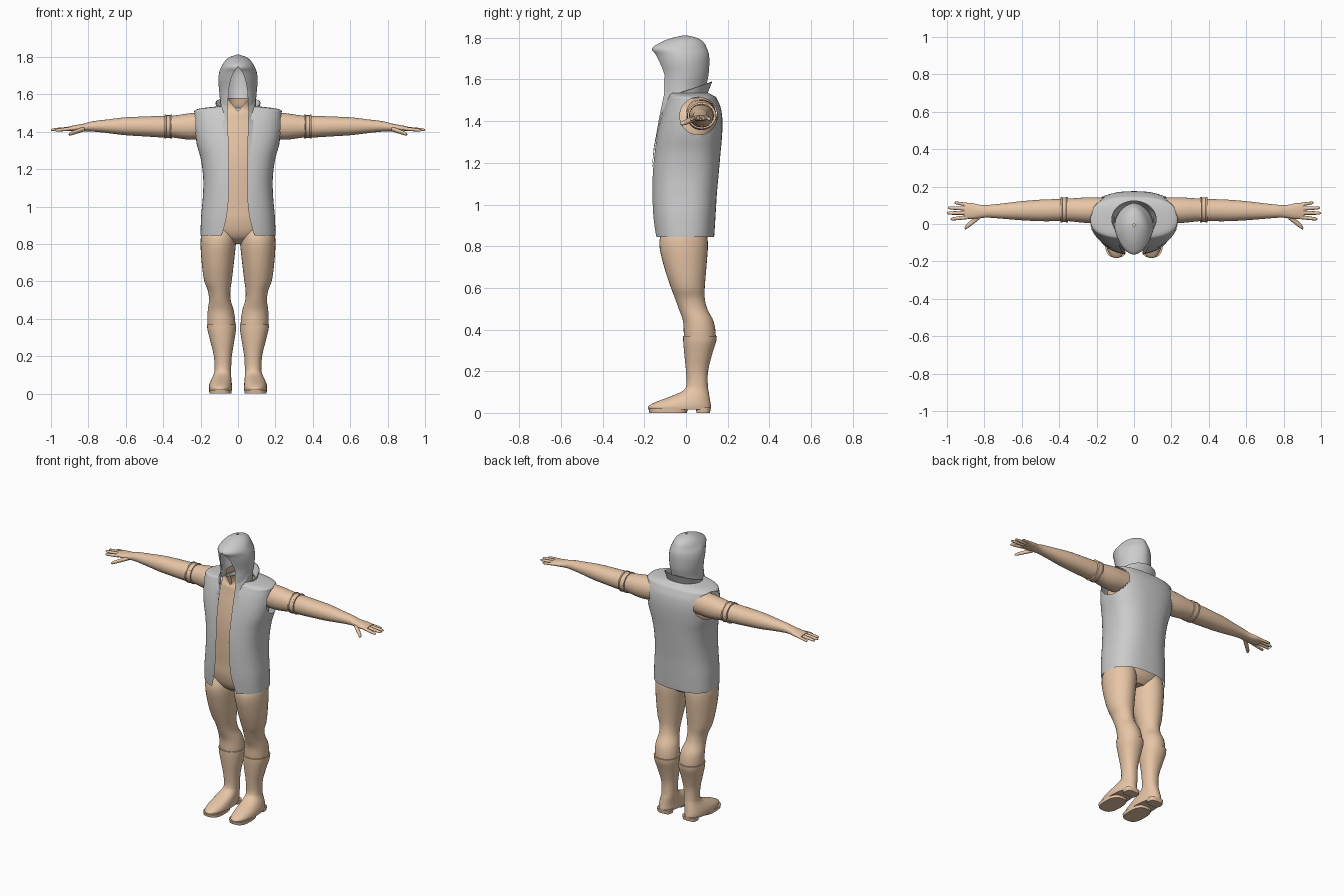
import bpy, bmesh
from math import sin, cos, pi, asin, hypot

TAN = bpy.data.materials.new("skin_tan")
TAN.diffuse_color = (0.8, 0.56, 0.38, 1)


def finish(bm, name, tan=True, mirror=False, angle=0.7):
    bmesh.ops.remove_doubles(bm, verts=bm.verts, dist=0.0003)
    bmesh.ops.recalc_face_normals(bm, faces=bm.faces)
    me = bpy.data.meshes.new(name)
    bm.to_mesh(me)
    bm.free()
    ob = bpy.data.objects.new(name, me)
    bpy.context.collection.objects.link(ob)
    if tan:
        me.materials.append(TAN)
    bpy.ops.object.select_all(action='DESELECT')
    ob.select_set(True)
    bpy.context.view_layer.objects.active = ob
    bpy.ops.object.shade_smooth_by_angle(angle=angle)
    if mirror:
        ob.modifiers.new("mirror", 'MIRROR').use_mirror_merge = False
    return ob


def refine(rows, sub):
    """Smooth interpolation of profile rows along their first value."""
    def slope(i, k):
        a, b = rows[max(i - 1, 0)], rows[min(i + 1, len(rows) - 1)]
        return (b[k] - a[k]) / (b[0] - a[0])
    out = []
    for i in range(len(rows) - 1):
        p, q = rows[i], rows[i + 1]
        h = q[0] - p[0]
        for j in range(sub):
            t = j / sub
            row = [p[0] + h * t]
            for k in range(1, len(p)):
                row.append((2*t**3 - 3*t*t + 1) * p[k] + (t**3 - 2*t*t + t) * h * slope(i, k)
                           + (3*t*t - 2*t**3) * q[k] + (t**3 - t*t) * h * slope(i + 1, k))
            out.append(row)
    return out + [list(rows[-1])]


def loft(rows, axis='z', n=2.0, seg=32, sub=4, caps=(True, True), opened=False):
    """Rows: position, side centre, side radius, y front, y back[, half gap at front]."""
    bm = bmesh.new()
    rings = []
    for row in refine(rows, sub) if sub > 1 else rows:
        s, c, r, lo, hi = row[:5]
        t0 = asin(min(1, (max(row[5], 0) / r) ** (n / 2))) if opened else 0
        ring = []
        for i in range(seg + 1 if opened else seg):
            t = t0 + (2 * pi - 2 * t0) * i / seg
            u = c + r * abs(sin(t)) ** (2 / n) * (1 if sin(t) >= 0 else -1)
            y = (lo + hi) / 2 - (hi - lo) / 2 * abs(cos(t)) ** (2 / n) * (1 if cos(t) >= 0 else -1)
            ring.append(bm.verts.new((u, y, s) if axis == 'z' else (s, y, u)))
        rings.append(ring)
    for a, b in zip(rings, rings[1:]):
        for i in range(seg):
            j = (i + 1) % len(a)
            bm.faces.new((a[i], a[j], b[j], b[i]))
    if not opened:
        for ring, cap in zip((rings[0], rings[-1]), caps):
            if cap:
                bm.faces.new(ring)
    return bm


# torso with scooped neckline
bm = loft([(.80, 0, .08, -.05, .06), (.84, 0, .15, -.10, .095), (.92, 0, .185, -.125, .115),
           (1.0, 0, .175, -.128, .115), (1.1, 0, .165, -.132, .12), (1.25, 0, .175, -.13, .14),
           (1.38, 0, .19, -.112, .15), (1.46, 0, .17, -.095, .14), (1.50, 0, .12, -.088, .115),
           (1.53, 0, .075, -.082, .09), (1.58, 0, .062, -.078, .075)], n=2.3, caps=(True, False))
for v in bm.verts:
    if v.co.z > 1.5 and v.co.y < 0:
        v.co.z -= (v.co.z - 1.5) * .9 * max(0, 1 - abs(v.co.x) / .06)
finish(bm, "torso")

# legs
finish(loft([(.33, .087, .068, -.005, .135), (.37, .088, .074, -.01, .143), (.44, .092, .070, -.014, .132),
             (.50, .097, .058, -.035, .102), (.55, .101, .060, -.053, .09), (.60, .107, .073, -.072, .09),
             (.70, .108, .086, -.105, .098), (.82, .105, .095, -.128, .105), (.90, .10, .088, -.10, .09)]),
       "legs", mirror=True)

# boots: upper, front sole, heel
finish(loft([(.016, .094, .060, -.178, .118), (.03, .094, .062, -.182, .12), (.05, .093, .060, -.15, .117),
             (.075, .089, .054, -.085, .113), (.10, .084, .047, -.025, .109), (.125, .081, .044, 0, .105),
             (.20, .081, .048, 0, .106), (.28, .084, .064, -.008, .125), (.34, .087, .076, -.013, .144),
             (.37, .088, .078, -.014, .148)], n=2.2), "boots", mirror=True)
finish(loft([(0, .094, .059, -.176, .005), (.02, .094, .061, -.18, .008)], n=2.8, sub=1),
       "boot_soles", mirror=True)
finish(loft([(0, .092, .046, .05, .115), (.025, .092, .05, .048, .119)], n=3, sub=1),
       "boot_heels", mirror=True)

# arms running into the palms
finish(loft([(.13, 1.435, .07, 0, .14), (.25, 1.428, .071, .005, .142), (.36, 1.427, .057, .016, .135),
             (.42, 1.427, .057, .015, .133), (.50, 1.428, .053, .015, .13), (.60, 1.429, .048, .02, .122),
             (.70, 1.429, .036, .028, .11), (.78, 1.428, .027, .034, .102), (.82, 1.423, .021, .032, .102),
             (.87, 1.418, .017, .027, .112), (.91, 1.416, .011, .031, .112)], axis='x', n=2.1),
       "arms", mirror=True)

# armbands with rolled edges
finish(loft([(.352, 1.427, .057, .014, .138), (.353, 1.427, .064, .007, .145), (.361, 1.427, .064, .007, .145),
             (.363, 1.427, .061, .010, .142), (.383, 1.427, .061, .010, .142), (.385, 1.427, .064, .007, .145),
             (.393, 1.427, .064, .007, .145), (.394, 1.427, .057, .014, .138)], axis='x', sub=1),
       "armbands", mirror=True)

# fingers and thumb: start x, y, z, end x, y, z, half thickness, half width
for name, x0, y0, z0, x1, y1, z1, r, w in [
        ("index_fingers", .89, .037, 1.416, .98, .026, 1.407, .009, .010),
        ("middle_fingers", .89, .060, 1.417, 1.0, .058, 1.41, .009, .010),
        ("ring_fingers", .89, .082, 1.417, .995, .087, 1.41, .009, .010),
        ("little_fingers", .88, .102, 1.416, .96, .114, 1.408, .008, .009),
        ("thumbs", .82, .048, 1.416, .905, -.022, 1.386, .012, .016)]:
    rows = []
    for t, k in [(0, 1.1), (.5, 1), (.85, .85), (.96, .6), (1, .2)]:
        y = y0 + (y1 - y0) * t
        rows.append((x0 + (x1 - x0) * t, z0 + (z1 - z0) * t, r * k, y - w * k, y + w * k))
    finish(loft(rows, axis='x', seg=12, sub=2), name, mirror=True)

# open sleeveless vest with round armholes
bm = loft([(.845, 0, .20, -.15, .135, .09), (.87, 0, .20, -.153, .137, .08), (.95, 0, .197, -.16, .142, .06),
           (1.05, 0, .188, -.163, .148, .05), (1.15, 0, .186, -.161, .157, .047), (1.25, 0, .198, -.152, .166, .05),
           (1.33, 0, .22, -.14, .173, .052), (1.40, 0, .233, -.125, .175, .054), (1.46, 0, .236, -.108, .168, .056),
           (1.50, 0, .234, -.092, .152, .057), (1.516, 0, .228, -.085, .142, .057),
           (1.526, 0, .19, -.083, .125, .057), (1.536, 0, .105, -.08, .105, .057)],
          n=2.5, seg=80, sub=5, opened=True)
CY, CZ, R = .06, 1.425, .09


def hole_distance(p):
    return hypot(p.y - CY, p.z - CZ)


bmesh.ops.delete(bm, context='FACES', geom=[
    f for f in bm.faces if abs(f.calc_center_median().x) > .13 and hole_distance(f.calc_center_median()) < R])
for v in bm.verts:
    d = hole_distance(v.co)
    if v.is_boundary and abs(v.co.x) > .13 and d < .12:
        v.co.y = CY + (v.co.y - CY) * R / d
        v.co.z = CZ + (v.co.z - CZ) * R / d
finish(bm, "vest", tan=False, angle=1.0)

# hood, pointed over the brow and open at the face
finish(loft([(1.50, 0, .098, -.125, .09, .058), (1.56, 0, .096, -.125, .095, .056),
             (1.62, 0, .101, -.122, .108, .05), (1.68, 0, .105, -.137, .112, .038),
             (1.72, 0, .10, -.15, .11, .022), (1.75, 0, .088, -.163, .10, 0), (1.78, 0, .068, -.118, .083, 0),
             (1.80, 0, .042, -.065, .052, 0), (1.812, 0, .005, -.012, .002, 0)],
            n=1.8, seg=48, opened=True), "hood", tan=False, angle=1.0)

# hood edges running down the vest fronts
bm = bmesh.new()
outer = [(.098, -.02, 1.60), (.09, -.07, 1.53), (.08, -.118, 1.43), (.066, -.15, 1.28), (.052, -.162, 1.18)]
inner = [(.05, -.105, 1.61), (.056, -.105, 1.53), (.053, -.128, 1.42), (.05, -.155, 1.27), (.047, -.164, 1.17)]
pairs = [[bm.verts.new(p) for p in pair] for pair in zip(outer, inner)]
for (a, b), (c, d) in zip(pairs, pairs[1:]):
    bm.faces.new((a, b, d, c))
finish(bm, "hood_edges", tan=False, mirror=True, angle=1.0)

# flared collar behind the neck, tilted up at the back, doubled over
bm = loft([(1.49, 0, .103, -.07, .10, .085), (1.545, 0, .121, -.078, .126, .09),
           (1.547, 0, .117, -.076, .122, .09), (1.50, 0, .099, -.068, .096, .085)],
          seg=40, sub=1, opened=True)
for v in bm.verts:
    v.co.z += .35 * v.co.y
finish(bm, "collar", tan=False)
